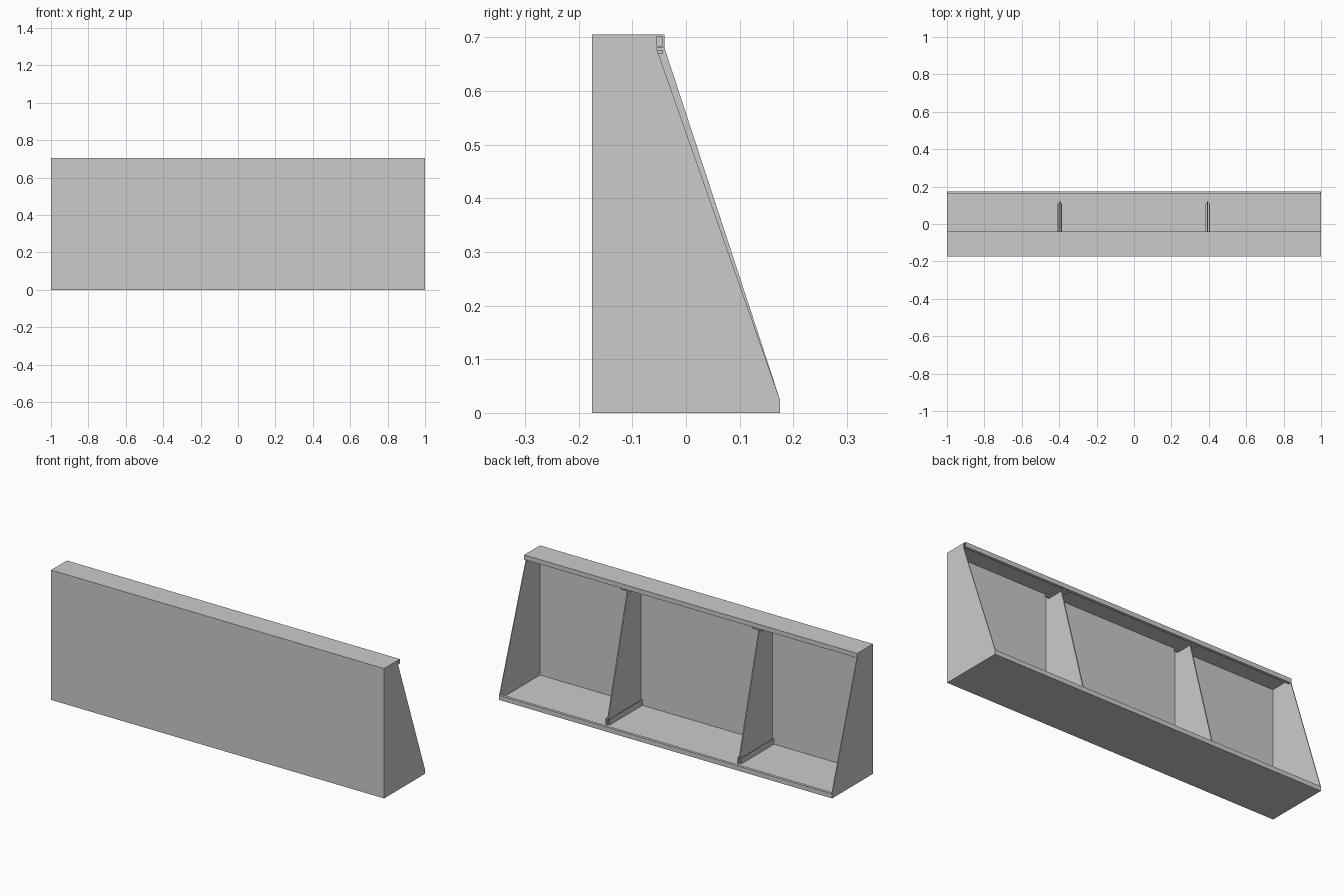
import bpy

if "Cube" in bpy.data.objects:
    bpy.data.objects.remove(bpy.data.objects["Cube"])

T = 0.004            # sheet thickness
F, B = -0.175, 0.175  # front and back of the base
H = 0.705            # total height


def prism(name, x0, x1, profile):
    """Extrude a (y, z) profile from x0 to x1."""
    n = len(profile)
    verts = [(x, y, z) for x in (x0, x1) for y, z in profile]
    faces = [tuple(range(n))[::-1], tuple(range(n, 2 * n))]
    faces += [(i, (i + 1) % n, n + (i + 1) % n, n + i) for i in range(n)]
    me = bpy.data.meshes.new(name)
    me.from_pydata(verts, [], faces)
    me.validate()
    ob = bpy.data.objects.new(name, me)
    bpy.context.collection.objects.link(ob)
    # consistent outward normals
    import bmesh
    bm = bmesh.new()
    bm.from_mesh(me)
    bmesh.ops.recalc_face_normals(bm, faces=bm.faces)
    bm.to_mesh(me)
    bm.free()
    return ob


def box(name, x0, x1, y0, y1, z0, z1):
    return prism(name, x0, x1, [(y0, z0), (y1, z0), (y1, z1), (y0, z1)])


# folded sheet: top return lip, top, front, floor, bottom return lip
prism("folded_shell", -1, 1, [
    (-0.055, 0.68), (-0.04, 0.68), (-0.04, H), (F, H), (F, 0), (B, 0),
    (B, 0.025), (0.16, 0.025), (0.16, 0.025 - T), (B - T, 0.025 - T),
    (B - T, T), (F + T, T), (F + T, H - T), (-0.04 - T, H - T),
    (-0.04 - T, 0.68 + T), (-0.055, 0.68 + T)])

# sloped end plates, the right one set slightly further in at the top
for name, x0, x1, top_y in (("left_end_plate", -1, -1 + T, -0.04),
                            ("right_end_plate", 1 - T, 1, -0.055)):
    prism(name, x0, x1, [(F, 0), (B, 0), (B, 0.025), (top_y, 0.68),
                         (top_y, H), (F, H)])

# inner ribs with a floor rail and a top mounting tab
for side, x in (("left", -0.397), ("right", 0.393)):
    prism(side + "_rib", x - 0.003, x + 0.003,
          [(F + T, T), (0.12, T), (0.11, 0.035), (-0.06, 0.67),
           (-0.06, H - T), (F + T, H - T)])
    for s in (-1, 1):
        xs = sorted((x + s * 0.008, x + s * 0.012))
        box(side + "_floor_rail", xs[0], xs[1], F + T, 0.11, T, 0.035)
    box(side + "_top_tab", x - 0.03, x + 0.03, -0.15, -0.043, 0.67, 0.676)
